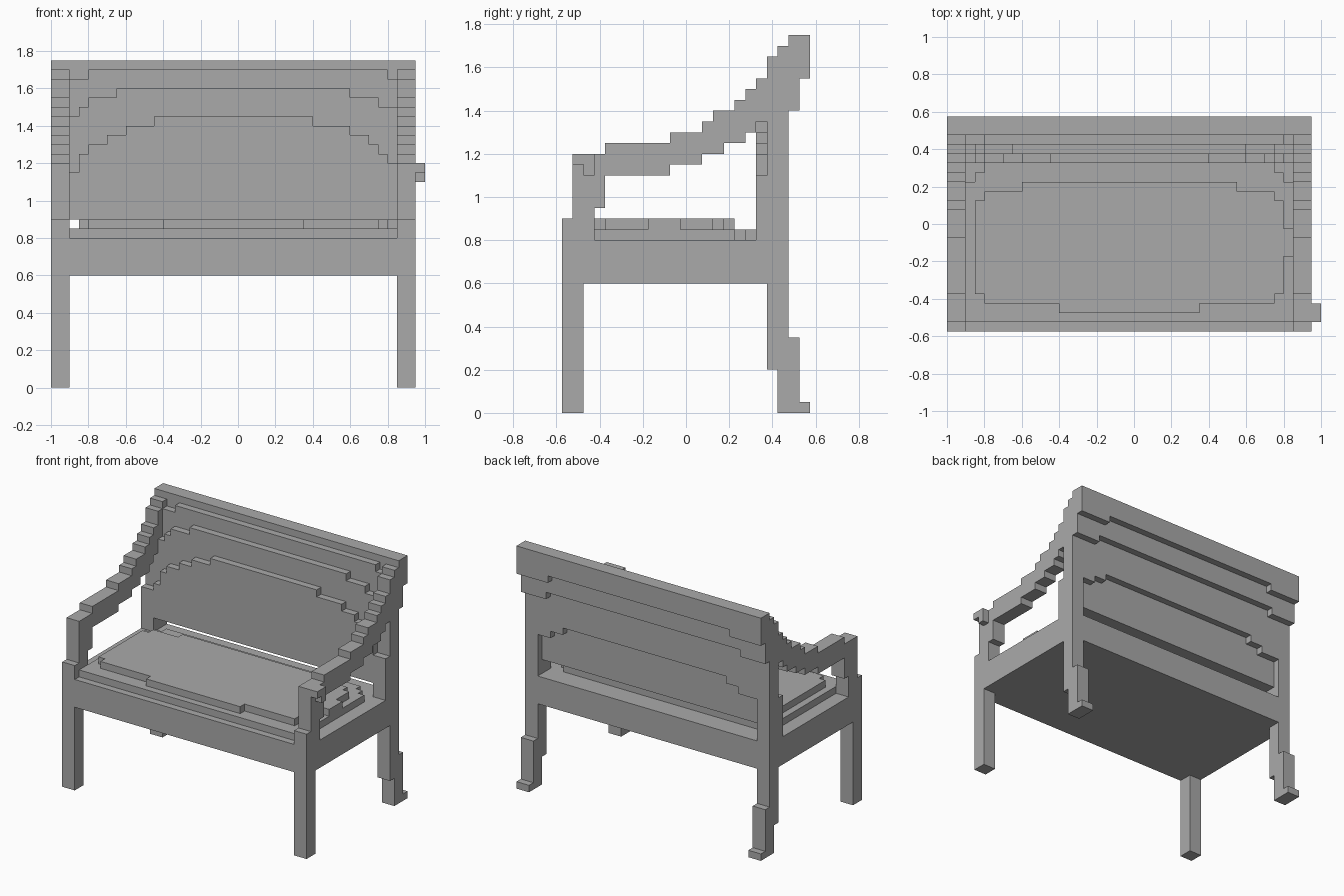
import bpy
import bmesh
from mathutils import Vector

default_cube = bpy.data.objects.get("Cube")
if default_cube:
    bpy.data.objects.remove(default_cube, do_unlink=True)

UNIT = 0.05                              # edge of one block
ORIGIN = Vector((-1.0, -0.575, 0.0))     # corner of the block grid

grey = bpy.data.materials.new("plain_grey")
grey.use_nodes = True
grey.diffuse_color = (0.4, 0.4, 0.4, 1.0)
grey.node_tree.nodes["Principled BSDF"].inputs["Base Color"].default_value = grey.diffuse_color


def stepped_prism(name, axis, start, end, corners):
    """Extrude a closed right-angled outline along an axis.

    Each corner (u, v) is reached by moving along u first, then along v.
    The remaining two axes, in x, y, z order, are u and v.
    """
    u_axis, v_axis = [a for a in range(3) if a != axis]
    outline = []
    for i, (u, v) in enumerate(corners):
        outline += [(u, corners[i - 1][1]), (u, v)]

    bm = bmesh.new()
    verts = []
    for u, v in outline:
        point = Vector()
        point[axis], point[u_axis], point[v_axis] = start, u, v
        verts.append(bm.verts.new(ORIGIN + point * UNIT))
    face = bm.faces.new(verts)
    extruded = bmesh.ops.extrude_face_region(bm, geom=[face])
    offset = Vector()
    offset[axis] = (end - start) * UNIT
    moved = [g for g in extruded["geom"] if isinstance(g, bmesh.types.BMVert)]
    bmesh.ops.translate(bm, verts=moved, vec=offset)
    bmesh.ops.recalc_face_normals(bm, faces=bm.faces)

    mesh = bpy.data.meshes.new(name)
    bm.to_mesh(mesh)
    bm.free()
    mesh.materials.append(grey)
    obj = bpy.data.objects.new(name, mesh)
    bpy.context.collection.objects.link(obj)
    return obj


X, Y, Z = range(3)

# Side frames: front leg, sweeping arm rest and back leg in one outline
front_post = [(0, 18), (1, 24)]
arm_top = [(4, 25), (10, 26), (13, 27), (14, 28), (16, 29), (17, 30),
           (18, 31), (19, 33), (20, 34), (21, 35)]
back_post = [(23, 31), (22, 28), (21, 7), (22, 1), (23, 0),
             (20, 4), (19, 16), (18, 22), (19, 27)]
arm_underside = [(18, 26), (17, 25), (15, 24), (13, 23), (10, 22)]
post_inside = [(4, 19), (3, 16), (2, 0)]
side = front_post + arm_top + back_post + arm_underside + post_inside
for name, start in (("right_side_frame", 0), ("left_side_frame", 37)):
    stepped_prism(name, X, start, start + 2, side)

# Small knob on the left arm rest
stepped_prism("arm_knob", X, 39, 40, [(1, 24), (3, 22), (2, 23)])

# Seat base, fitted around the four posts
stepped_prism("seat_base", Z, 12, 16,
              [(0, 19), (2, 21), (37, 19), (39, 2), (37, 0), (2, 2)])

# Two stacked cushion layers
stepped_prism("cushion_lower", Z, 16, 17,
              [(2, 16), (3, 17), (4, 18), (35, 17), (36, 16), (37, 1)])
stepped_prism("cushion_upper", Z, 17, 18,
              [(3, 14), (4, 15), (8, 16), (31, 15), (35, 14), (36, 11),
               (37, 8), (36, 4), (35, 3), (27, 2), (12, 3), (4, 4)])

# Leaning backrest: layers from front to rear, each one block deep
backrest_layers = {
    "backrest_front": [(2, 23), (3, 25), (4, 26), (6, 27), (8, 28), (11, 29),
                       (28, 28), (32, 27), (34, 26), (35, 25), (36, 24), (37, 18)],
    "backrest_second": [(2, 29), (3, 30), (4, 31), (7, 32),
                        (32, 31), (35, 30), (37, 18)],
    "backrest_third": [(2, 33), (4, 34), (36, 33), (37, 22),
                       (35, 23), (33, 24), (7, 23), (5, 22)],
    "backrest_fourth": [(2, 35), (37, 28), (35, 29), (4, 28)],
    "backrest_top_rail": [(2, 35), (37, 31), (34, 32), (5, 31)],
}
for depth, (name, corners) in enumerate(backrest_layers.items(), start=18):
    stepped_prism(name, Y, depth, depth + 1, corners)
